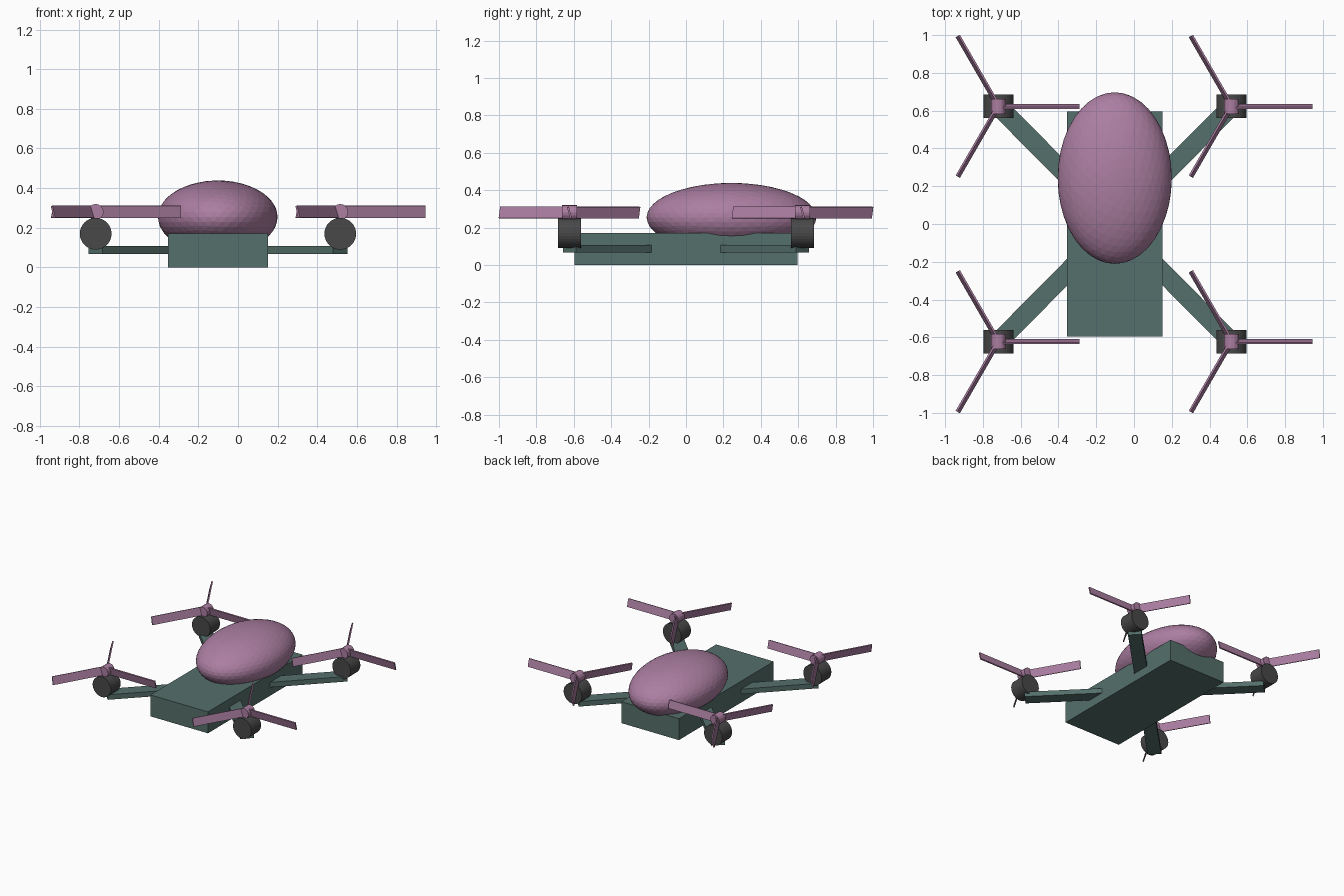
import bpy, math
from mathutils import Matrix, Vector

if "Cube" in bpy.data.objects:
    bpy.data.objects.remove(bpy.data.objects["Cube"])

CX = -0.101            # body centre line in x
MX, MY = 0.617, 0.623  # motor offsets from body centre


def material(name, rgb):
    m = bpy.data.materials.new(name)
    m.diffuse_color = (*rgb, 1)
    m.use_nodes = True
    m.node_tree.nodes["Principled BSDF"].inputs["Base Color"].default_value = m.diffuse_color
    return m


TEAL = material("teal", (0.09, 0.16, 0.145))
PURPLE = material("purple", (0.41, 0.21, 0.36))
DARK = material("dark", (0.065, 0.065, 0.065))


def finish(name, mat, transform):
    o = bpy.context.object
    o.name = name
    o.data.transform(transform)
    o.data.materials.append(mat)
    return o


def box(name, mat, size, transform):
    bpy.ops.mesh.primitive_cube_add(size=1)
    return finish(name, mat, transform @ Matrix.Diagonal((*size, 1)))


def cylinder_y(name, mat, r, depth, sides, loc):
    bpy.ops.mesh.primitive_cylinder_add(vertices=sides, radius=r, depth=depth)
    return finish(name, mat, Matrix.Translation(loc) @ Matrix.Rotation(math.pi / 2, 4, 'X'))


# Body slab
box("body", TEAL, (0.506, 1.19, 0.17), Matrix.Translation((CX, 0, 0.085)))

# Egg-shaped canopy
bpy.ops.mesh.primitive_ico_sphere_add(subdivisions=4, radius=1)
finish("canopy", PURPLE,
       Matrix.Translation((CX - 0.001, 0.243, 0.2545)) @ Matrix.Diagonal((0.302, 0.454, 0.184, 1)))

for sx, side in ((-1, "left"), (1, "right")):
    for sy, end in ((-1, "front"), (1, "back")):
        tag = f"{end}_{side}"
        x, y = CX + sx * MX, sy * MY

        # Diagonal arm running from inside the body to the motor
        length = math.hypot(MX, MY)
        mid = Vector((CX + sx * MX / 2, y / 2, 0.087))
        box("arm_" + tag, TEAL, (length, 0.1, 0.04),
            Matrix.Translation(mid) @ Matrix.Rotation(math.atan2(sy * MY, sx * MX), 4, 'Z'))

        # Motor drum and rotor hub, both lying along y
        cylinder_y("motor_" + tag, DARK, 0.08, 0.123, 32, (x, y, 0.17))
        cylinder_y("hub_" + tag, PURPLE, 0.04, 0.08, 16, (x, y, 0.28))

        # Three pitched blades
        for i in range(3):
            box(f"blade_{tag}_{i + 1}", PURPLE, (0.43, 0.01, 0.063),
                Matrix.Translation((x, y, 0.28))
                @ Matrix.Rotation(i * math.tau / 3, 4, 'Z')
                @ Matrix.Translation((0.215, 0, 0))
                @ Matrix.Rotation(math.radians(15), 4, 'X'))
